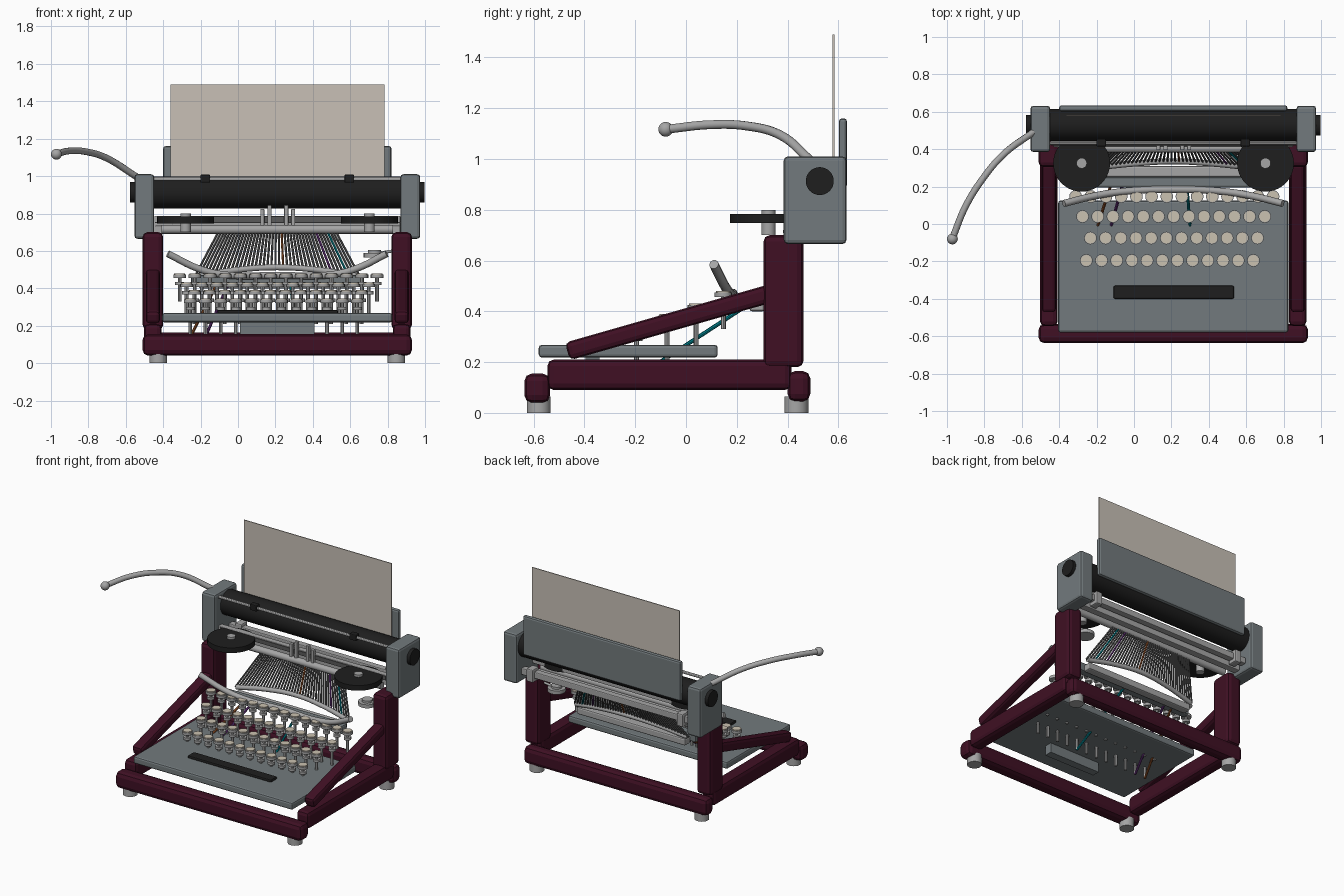
import bpy, bmesh
from mathutils import Vector, Matrix

cube = bpy.data.objects.get("Cube")
if cube:
    bpy.data.objects.remove(cube, do_unlink=True)

CX = 0.21  # centre line of the machine body


def material(name, r, g, b):
    m = bpy.data.materials.new(name)
    m.use_nodes = True
    m.diffuse_color = (r, g, b, 1)
    m.node_tree.nodes["Principled BSDF"].inputs["Base Color"].default_value = (r, g, b, 1)
    return m


MAROON = material("maroon enamel", .05, .005, .017)
GREY = material("blue grey enamel", .17, .195, .205)
BLACK = material("black rubber", .013, .013, .013)
METAL = material("light metal", .38, .38, .38)
STEEL = material("dark steel", .10, .10, .10)
CREAM = material("cream key", .60, .54, .44)
PAPER = material("paper", .58, .53, .47)
TEAL = material("teal rod", .0, .21, .25)
ORANGE = material("orange rod", .28, .08, .02)
PURPLE = material("purple rod", .13, .03, .2)


def finish(name, bm, mat, bevel=0, segments=2, smooth=True):
    mesh = bpy.data.meshes.new(name)
    bm.to_mesh(mesh)
    bm.free()
    ob = bpy.data.objects.new(name, mesh)
    bpy.context.collection.objects.link(ob)
    mesh.materials.append(mat)
    if smooth:
        bpy.ops.object.select_all(action="DESELECT")
        ob.select_set(True)
        bpy.context.view_layer.objects.active = ob
        bpy.ops.object.shade_smooth_by_angle()
    if bevel:
        mod = ob.modifiers.new("rounded edges", "BEVEL")
        mod.width, mod.segments = bevel, segments
    return ob


def box(name, mat, x, y, z, bevel=0.0, segments=2):
    """Box from three (low, high) ranges."""
    bm = bmesh.new()
    mid = Vector([(a + b) / 2 for a, b in (x, y, z)])
    size = [b - a for a, b in (x, y, z)]
    bmesh.ops.create_cube(bm, size=1, matrix=Matrix.Translation(mid) @ Matrix.Diagonal((*size, 1)))
    return finish(name, bm, mat, bevel, segments, smooth=False)


def bars(name, mat, pieces, sides=16):
    """Straight rods (start, end, radius) joined in one object."""
    bm = bmesh.new()
    for p, q, r in pieces:
        p, q = Vector(p), Vector(q)
        turn = (q - p).to_track_quat("Z", "Y").to_matrix().to_4x4()
        bmesh.ops.create_cone(bm, cap_ends=True, segments=sides, radius1=r, radius2=r,
                              depth=(q - p).length, matrix=Matrix.Translation((p + q) / 2) @ turn)
    return finish(name, bm, mat)


def tube(name, mat, points, r):
    """Smooth round tube through the points."""
    curve = bpy.data.curves.new(name, "CURVE")
    curve.dimensions = "3D"
    curve.bevel_depth, curve.bevel_resolution, curve.use_fill_caps = r, 3, True
    spline = curve.splines.new("BEZIER")
    spline.bezier_points.add(len(points) - 1)
    for bp, co in zip(spline.bezier_points, points):
        bp.co = co
        bp.handle_left_type = bp.handle_right_type = "AUTO"
    curve.materials.append(mat)
    ob = bpy.data.objects.new(name, curve)
    bpy.context.collection.objects.link(ob)
    return ob


def arch(name, mat, shape, r):
    """Symmetric tube from (offset, y, z) points, outer end to centre."""
    left = [(CX - o, y, z) for o, y, z in shape]
    right = [(CX + o, y, z) for o, y, z in reversed(shape[:-1])]
    return tube(name, mat, left + right, r)


# Frame
box("front_beam", MAROON, (-.51, .93), (-.637, -.535), (.04, .155), .03)
box("rear_beam", MAROON, (-.50, .92), (.40, .49), (.045, .165), .03)
for side, s in (("right", -1), ("left", 1)):
    c = CX + s * .665
    box(side + "_side_beam", MAROON, (c - .047, c + .047), (-.546, .415), (.09, .21), .025)
    box(side + "_post", MAROON, (c - .055, c + .055), (.305, .463), (.18, .70), .025)
    brace = box(side + "_brace", MAROON, (-.038, .038), (-.415, .415), (-.036, .036), .02)
    brace.location = (c, -.068, .356)
    brace.rotation_euler.x = .278
    for end, y in (("front", -.58), ("rear", .435)):
        fx = CX + s * .637
        bars(f"{end}_{side}_foot", METAL, [((fx, y, 0), (fx, y, .065), .047)], 24)

# Keyboard plate and space bar
box("keyboard_plate", GREY, (-.405, .825), (-.58, .125), (.218, .268), .012)
box("space_bar", BLACK, (-.11, .535), (-.40, -.33), (.262, .285), .008)
box("space_bar_support", GREY, (.01, .41), (-.395, -.34), (.15, .23))

# Keys: first x, count, y, top height, stem bottom
ROWS = [(-.255, 12, -.195, .345, .14), (-.233, 12, -.075, .39, .21),
        (-.275, 13, .04, .43, .265), (-.312, 14, .147, .48, .33)]
stems, cups, caps = [], [], []
for x0, count, y, top, low in ROWS:
    for i in range(count):
        x = x0 + .0812 * i
        stems.append(((x, y, low), (x, y, top - .02), .010))
        cups.append(((x, y, top - .024), (x, y, top - .006), .034))
        cups.append(((x, y, top - .062), (x, y, top - .045), .024))
        caps.append(((x, y, top - .01), (x, y, top), .029))
bars("key_stems", METAL, stems, 8)
bars("key_cups", METAL, cups)
bars("key_caps", CREAM, caps)

# Coloured linkage rods under the keys
for name, mat, x, end in (("orange", ORANGE, -.255, -.11), ("purple", PURPLE, -.174, -.05),
                          ("teal", TEAL, .313, .28)):
    bars(name + "_link", mat, [((x, -.195, .14), (end, .25, .43), .008)], 8)

# Type basket
arch("front_guard_rail", METAL, [(.585, .11, .585), (.42, .15, .505), (.28, .172, .472), (0, .185, .47)], .019)
box("type_segment", GREY, (-.25, .67), (.195, .25), (.41, .47), .01)
box("type_segment_rear", METAL, (-.21, .63), (.25, .31), (.40, .45), .01)
arch("basket_rim", METAL, [(.43, .30, .465), (.22, .322, .498), (0, .335, .512)], .016)
arch("basket_top_rail", METAL, [(.62, .405, .715), (0, .405, .715)], .024)
groups = {"type_bars": (STEEL, []), "teal_type_bar": (TEAL, []),
          "orange_type_bar": (ORANGE, []), "purple_type_bar": (PURPLE, [])}
COUNT = 42
special = {22: "orange_type_bar", 34: "purple_type_bar", 38: "teal_type_bar"}
for i in range(COUNT):
    t = 2 * i / (COUNT - 1) - 1
    start = (CX + .44 * t, .33 - .03 * t * t, .505 - .04 * t * t)
    groups[special.get(i, "type_bars")][1].append((start, (CX + .31 * t, .42, .71), .0065))
for name, (mat, pieces) in groups.items():
    bars(name, mat, pieces, 6)

# Ribbon spools, bell and printing guides
for side, x in (("right", -.28), ("left", .703)):
    bars(side + "_ribbon_spool", BLACK, [((x, .325, .748), (x, .325, .784), .152)], 40)
    bars(side + "_spool_hub", METAL, [((x, .325, .70), (x, .325, .80), .028)], 20)
bars("bell", METAL, [((.73, .385, .565), (.73, .385, .59), .058),
                     ((.73, .385, .59), (.73, .385, .605), .035),
                     ((.73, .385, .585), (.83, .39, .60), .008)], 24)
for i, (x, top) in enumerate(((.13, .825), (.168, .845), (.258, .845), (.295, .825))):
    box(f"printing_guide_{i + 1}", METAL, (x - .011, x + .011), (.395, .42), (.71, top), .004)

# Carriage
for side, s in (("right", -1), ("left", 1)):
    c = CX + s * .711
    box(side + "_carriage_end", GREY, (c - .053, c + .053), (.385, .632), (.665, 1.01), .016)
    bars(side + "_knob", BLACK, [((c, .527, .913), (CX + s * .787, .527, .913), .055)], 32)
    box(side + "_rail_block", METAL, (CX + s * .58 - .025, CX + s * .58 + .025), (.53, .60), (.69, .78), .008)
    box(side + "_bail_clip", BLACK, (CX + s * .385 - .026, CX + s * .385 + .026), (.415, .455), (.965, 1.008), .006)
bars("platen", BLACK, [((-.45, .53, .912), (.875, .53, .912), .085)], 48)
bars("paper_bail", METAL, [((-.45, .432, .985), (.875, .432, .985), .010)], 12)
box("front_carriage_rail", METAL, (-.447, .868), (.42, .46), (.75, .787), .005)
box("ribbon_strip", STEEL, (-.43, .85), (.413, .42), (.755, .783))
box("rear_carriage_rail", METAL, (-.447, .868), (.535, .58), (.715, .76), .006)
box("middle_carriage_rail", METAL, (-.447, .868), (.47, .52), (.69, .735), .006)

# Paper and its rest
box("paper_rest", GREY, (-.40, .82), (.602, .634), (.885, 1.16), .012)
box("paper_sheet", PAPER, (-.36, .783), (.578, .584), (.90, 1.49))

# Carriage return lever
tube("return_lever", METAL, [(-.972, -.08, 1.117), (-.90, .095, 1.135), (-.81, .24, 1.13),
                             (-.70, .37, 1.095), (-.54, .49, .995)], .018)
bm = bmesh.new()
bmesh.ops.create_uvsphere(bm, u_segments=20, v_segments=12, radius=.029,
                          matrix=Matrix.Translation((-.971, -.08, 1.117)))
finish("lever_ball", bm, METAL)
